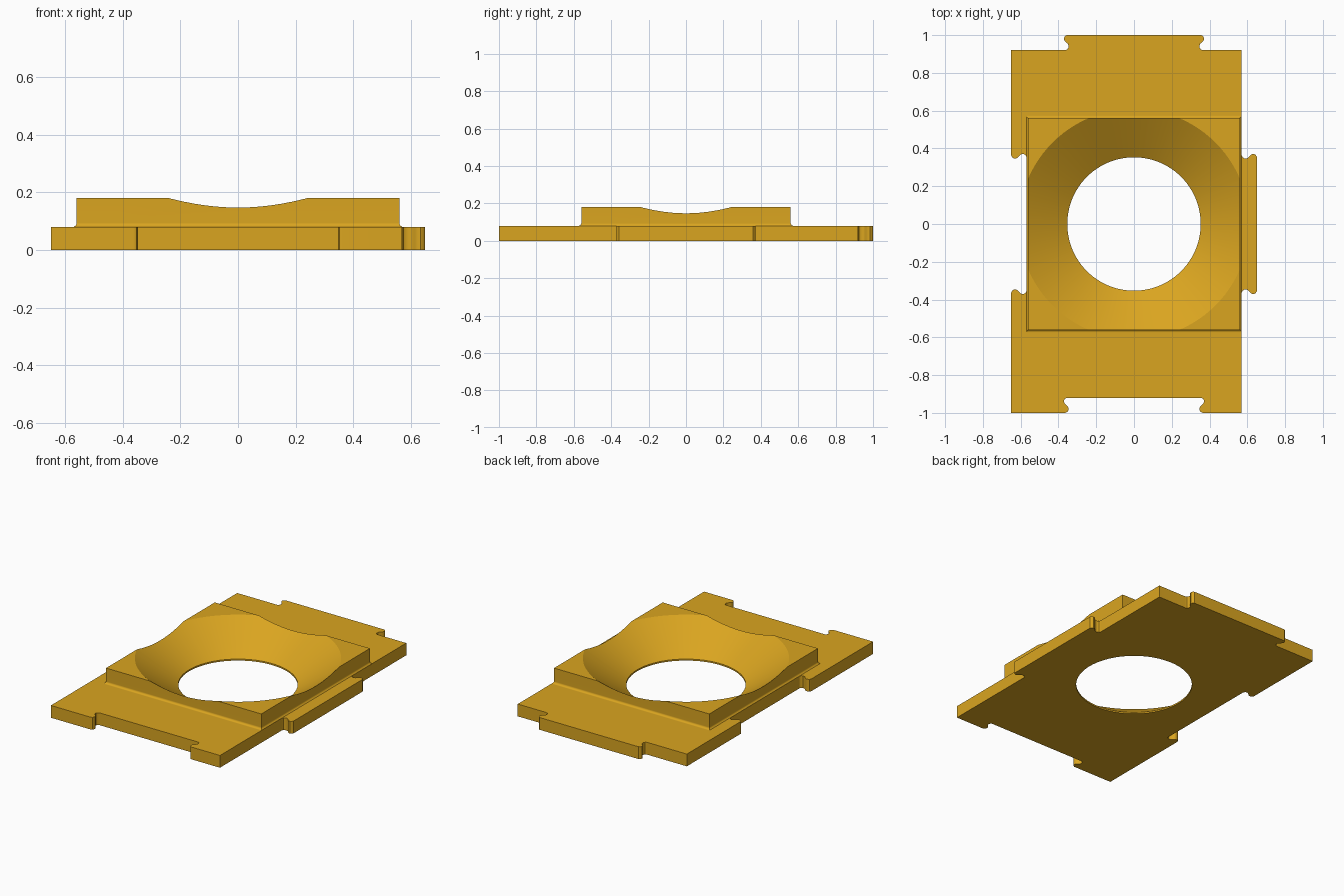
import bpy, bmesh, math

if "Cube" in bpy.data.objects:
    bpy.data.objects.remove(bpy.data.objects["Cube"])

gold = bpy.data.materials.new("golden_yellow")
gold.diffuse_color = (0.701, 0.376, 0.0144, 1)
gold.use_nodes = True
gold.node_tree.nodes["Principled BSDF"].inputs["Base Color"].default_value = gold.diffuse_color


def make_object(name, bm):
    bmesh.ops.recalc_face_normals(bm, faces=bm.faces)
    me = bpy.data.meshes.new(name)
    bm.to_mesh(me)
    bm.free()
    me.materials.append(gold)
    ob = bpy.data.objects.new(name, me)
    bpy.context.collection.objects.link(ob)
    return ob


def loft(name, rings):
    """Skin a closed solid through rings of equal point count."""
    bm = bmesh.new()
    loops = [[bm.verts.new(p) for p in r] for r in rings]
    n = len(loops[0])
    for a, b in zip(loops, loops[1:]):
        for i in range(n):
            j = (i + 1) % n
            bm.faces.new((a[i], a[j], b[j], b[i]))
    bm.faces.new(loops[0][::-1])
    bm.faces.new(loops[-1])
    return make_object(name, bm)


# Interlocking tab side: (distance out from the edge, half width)
side = [(0, .363), (.005, .353), (.013, .348), (.025, .347), (.035, .351),
        (.043, .361), (.053, .369), (.064, .371), (.074, .366), (.08, .357)]
tab = [(-w, d) for d, w in side] + [(w, d) for d, w in reversed(side)]

# Plate outline, clockwise: back tab, right tab, front socket, left socket
X0, X1, Y0, Y1, T = -.65, .57, -1.0, .92, .08
outline = [(X0, Y1)] + [(u, Y1 + d) for u, d in tab]
outline += [(X1, Y1)] + [(X1 + d, -u) for u, d in tab]
outline += [(X1, Y0)] + [(u, Y0 + d) for u, d in reversed(tab)]
outline += [(X0, Y0)] + [(X0 + d, u) for u, d in tab]
plate = loft("base_plate", [[(x, y, z) for x, y in outline] for z in (0, T)])

# Raised square block with a small cove around its foot
H, R, TOP = .56, .014, .18
levels = [(H + R, .05)]
for k in range(5):
    a = math.radians(90 * k / 4)
    levels.append((H + R * (1 - math.sin(a)), T + R * (1 - math.cos(a))))
levels.append((H, TOP))
block = loft("raised_block", [
    [(sx * min(h, .5695), sy * h, z) for sx, sy in ((-1, -1), (1, -1), (1, 1), (-1, 1))]
    for h, z in levels])

# Funnel cutter: short straight rim, then a cone
SEG = 96
funnel = loft("funnel_cutter", [
    [(r * math.cos(2 * math.pi * i / SEG), r * math.sin(2 * math.pi * i / SEG), z)
     for i in range(SEG)]
    for r, z in ((.353, -.1), (.353, .01), (.353 + .29 * 1.51, .30))])
funnel.hide_render = True

# Join block and plate, then cut the funnel
bpy.context.view_layer.objects.active = plate
plate.select_set(True)
for op, other in (("UNION", block), ("DIFFERENCE", funnel)):
    m = plate.modifiers.new("cut", "BOOLEAN")
    m.operation, m.object, m.solver = op, other, "EXACT"
    bpy.ops.object.modifier_apply(modifier=m.name)
    bpy.data.objects.remove(other)
plate.name = "plate_with_funnel"

bpy.ops.object.shade_smooth_by_angle(angle=math.radians(30))
wn = plate.modifiers.new("even_shading", "WEIGHTED_NORMAL")
wn.keep_sharp = True
